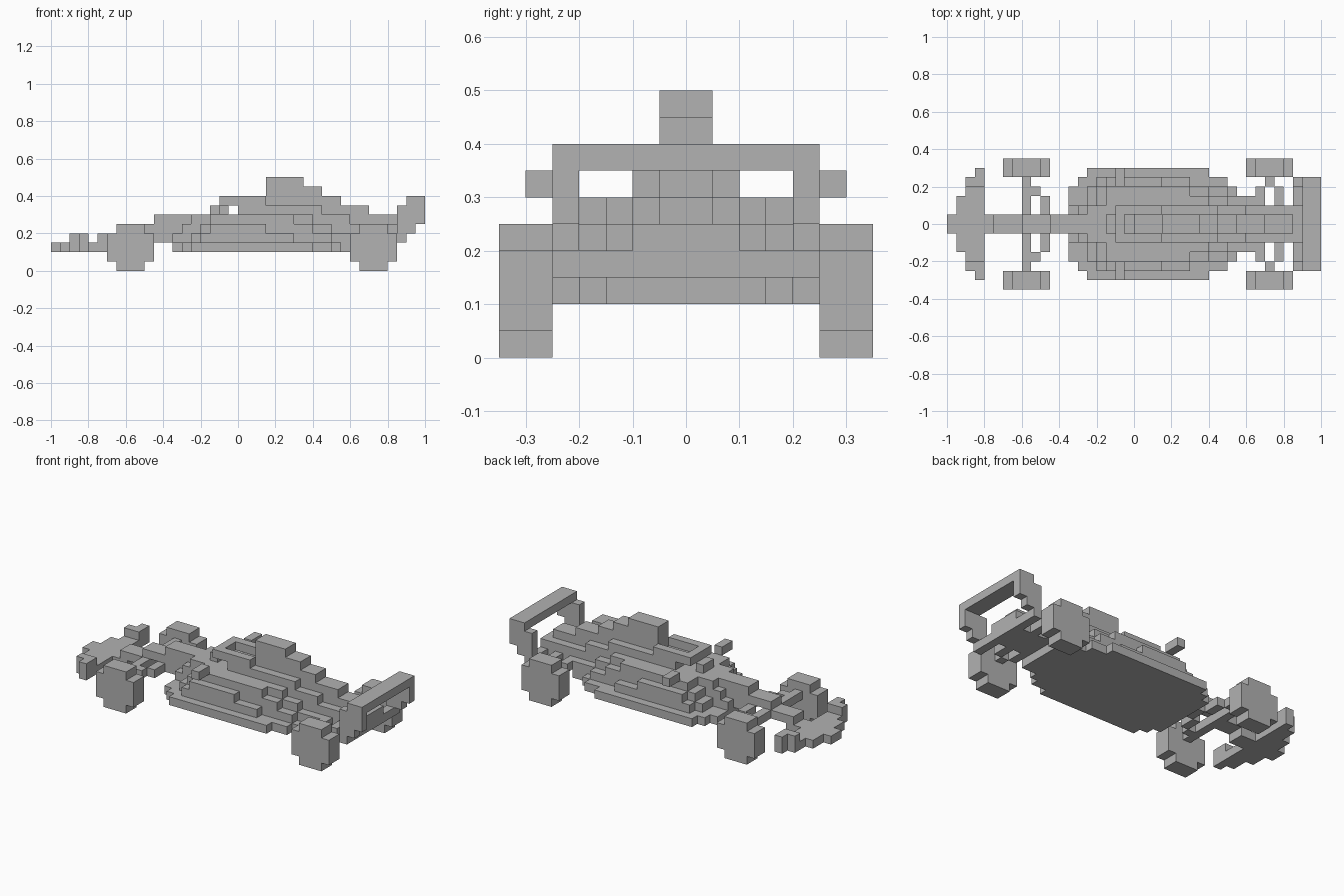
import bpy
import bmesh

cube = bpy.data.objects.get("Cube")
if cube:
    bpy.data.objects.remove(cube, do_unlink=True)

U = 0.05  # block size; all part sizes below are counted in blocks
grey = bpy.data.materials.new("plain_grey")
grey.use_nodes = True
colour = (0.445, 0.445, 0.445, 1)
grey.diffuse_color = colour
grey.node_tree.nodes["Principled BSDF"].inputs["Base Color"].default_value = colour


def prism(name, outline, axis, low, high):
    """Extrude a flat outline along y or z."""
    def place(p, h):
        return (p[0] * U, p[1] * U, h * U) if axis == "z" else (p[0] * U, h * U, p[1] * U)
    bm = bmesh.new()
    face = bm.faces.new([bm.verts.new(place(p, low)) for p in outline])
    top = bmesh.ops.extrude_face_region(bm, geom=[face])["geom"]
    shift = (0, 0, (high - low) * U) if axis == "z" else (0, (high - low) * U, 0)
    bmesh.ops.translate(bm, vec=shift, verts=[v for v in top if isinstance(v, bmesh.types.BMVert)])
    bmesh.ops.recalc_face_normals(bm, faces=bm.faces)
    mesh = bpy.data.meshes.new(name)
    bm.to_mesh(mesh)
    bm.free()
    mesh.materials.append(grey)
    ob = bpy.data.objects.new(name, mesh)
    bpy.context.collection.objects.link(ob)
    return ob


def layer(name, z0, z1, start, *steps):
    """Symmetric slab: each step is (end x, half width)."""
    side, x = [], start
    for end, half in steps:
        side += [(x, half), (end, half)]
        x = end
    prism(name, side + [(px, -py) for px, py in reversed(side)], "z", z0, z1)


def profile(name, y0, y1, start, *steps):
    """Stepped side profile: each step is (end x, bottom, top)."""
    low, high, x = [], [], start
    for end, bottom, top in steps:
        low += [(x, bottom), (end, bottom)]
        high += [(x, top), (end, top)]
        x = end
    points = low + high[::-1]
    clean = [p for i, p in enumerate(points) if p != points[i - 1]]
    return prism(name, clean, "y", y0, y1)


def pair(name, y0, y1, start, *steps):
    """The same profile on the left and the right of the car."""
    profile(name + "_near", -y1, -y0, start, *steps)
    profile(name + "_far", y0, y1, start, *steps)


# Wheels
for name, x in (("front_wheel", -14), ("rear_wheel", 12)):
    pair(name, 5, 7, x, (x + 1, 1, 4), (x + 4, 0, 5), (x + 5, 1, 4))

# Front wing and its end plates
layer("front_wing", 2, 3, -20, (-19, 1), (-18, 3), (-16, 4))
pair("front_end_plate_inner", 4, 5, -18, (-16, 2, 4))
pair("front_end_plate_outer", 5, 6, -17, (-16, 2, 4))

# Nose
profile("nose", -1, 1, -16, (-15, 2, 3), (-14, 2, 4), (-12, 3, 4),
        (-9, 4, 5), (-7, 3, 6), (-3, 3, 6))

# Suspension arms
layer("front_axle_bar", 3, 4, -12, (-11, 5))
pair("front_arm_outer", 3, 4, -11, (-10, 3, 4))
pair("front_arm_inner", 1, 3, -10, (-9, 3, 4))
pair("rear_arm_outer", 4, 5, 14, (15, 3, 4))
for x in (13, 15):
    pair("rear_arm_inner", 2, 4, x, (x + 1, 3, 4))

# Floor and the body built up in stepped layers
layer("floor", 2, 3, -7, (-6, 4), (-5, 5), (8, 6), (10, 5), (11, 4), (13, 3))
layer("lower_body", 3, 4, -7, (-5, 2), (-4, 4), (6, 5), (10, 4), (13, 3), (18, 2))
layer("side_pods", 4, 5, -6, (-4, 2), (-3, 4), (3, 5), (8, 4), (10, 3), (18, 2))
layer("upper_body", 5, 6, -5, (-3, 2), (6, 4), (8, 3), (12, 2), (17, 1))
layer("cockpit_sides", 6, 7, 0, (5, 2), (9, 2), (14, 1))

# Engine cover with air intake
profile("engine_cover", -1, 1, 3, (7, 6, 10), (9, 6, 9), (11, 6, 8), (14, 6, 7), (17, 5, 6))

# Cockpit hoop
profile("hoop_post", -1, 1, -3, (-2, 6, 7))
layer("hoop_front", 7, 8, -2, (-1, 2))
pair("hoop_side", 1, 2, -1, (3, 7, 8))

# Mirrors
pair("mirror", 4, 6, -2, (-1, 6, 7))

# Rear wing with end plates and lower beam
layer("rear_wing", 7, 8, 18, (20, 5))
pair("rear_end_plate", 4, 5, 17, (18, 3, 7), (19, 4, 8), (20, 5, 8))
layer("rear_beam", 3, 4, 17, (18, 5))
